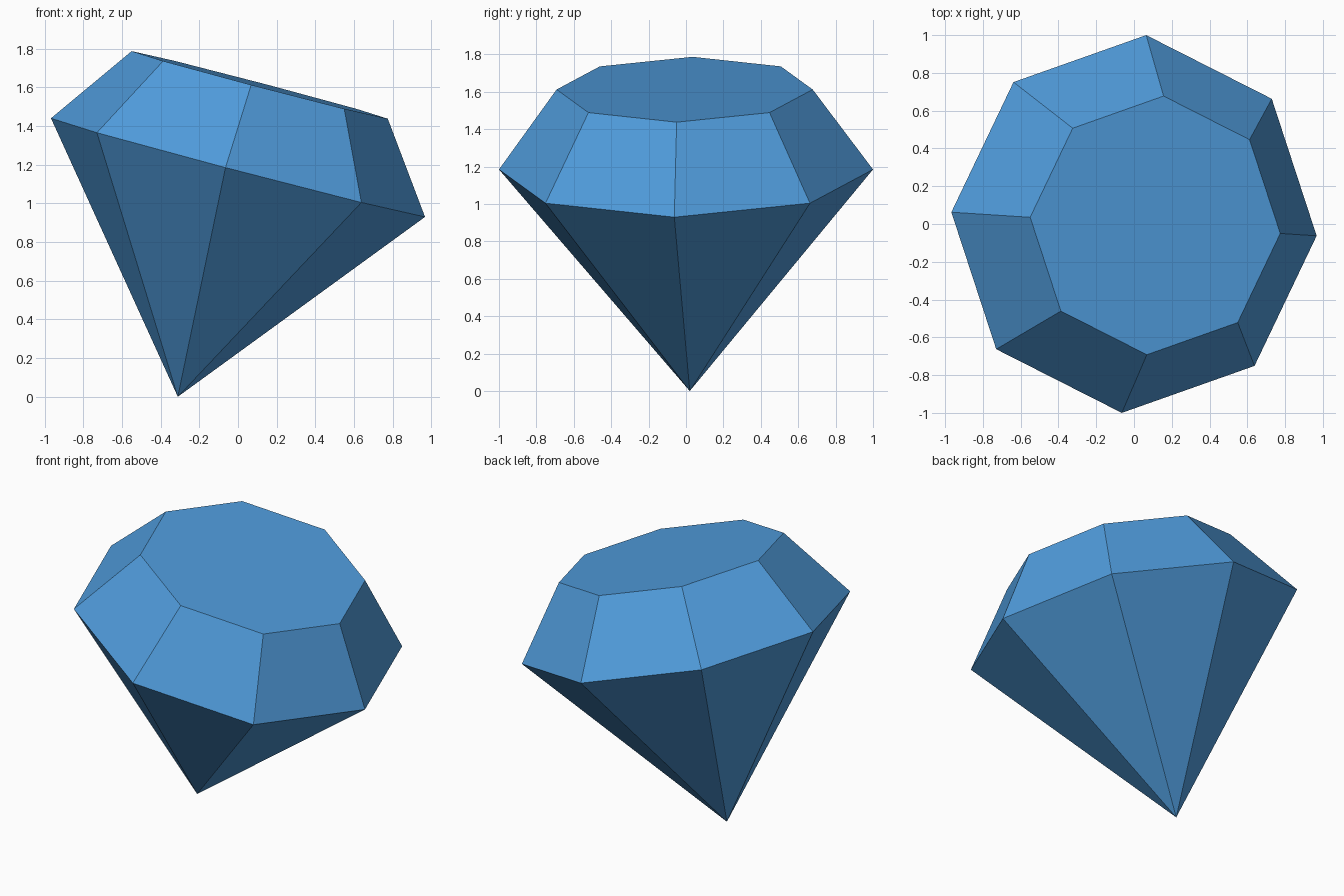
import bpy, bmesh
from math import radians, cos, sin, tau
from mathutils import Matrix

cube = bpy.data.objects.get("Cube")
if cube:
    bpy.data.objects.remove(cube, do_unlink=True)

SIDES = 8
GIRDLE_RADIUS, TABLE_RADIUS = 1.002, 0.686
CROWN_HEIGHT, PAVILION_DEPTH = 0.442, 1.225
TILT, TURN = radians(14.75), radians(-3.7)

# Gem blue
blue = bpy.data.materials.new("gem_blue")
blue.use_nodes = True
color = (0.08, 0.33, 0.71, 1)
blue.diffuse_color = color
blue.node_tree.nodes["Principled BSDF"].inputs["Base Color"].default_value = color

bm = bmesh.new()


def ring(radius, z):
    return [bm.verts.new((radius * cos(tau * i / SIDES), radius * sin(tau * i / SIDES), z))
            for i in range(SIDES)]


# Flat table, crown facets and pointed pavilion
tip = bm.verts.new((0, 0, -PAVILION_DEPTH))
girdle = ring(GIRDLE_RADIUS, 0)
table = ring(TABLE_RADIUS, CROWN_HEIGHT)
bm.faces.new(table)
for i in range(SIDES):
    j = (i + 1) % SIDES
    bm.faces.new((girdle[i], girdle[j], table[j], table[i]))
    bm.faces.new((girdle[j], girdle[i], tip))

# Lean the gem and rest its tip on the ground
bm.transform(Matrix.Rotation(TURN, 4, "Z") @ Matrix.Rotation(TILT, 4, "Y"))
bmesh.ops.translate(bm, verts=bm.verts, vec=(0, 0, -tip.co.z))

mesh = bpy.data.meshes.new("cut_gem")
bm.to_mesh(mesh)
bm.free()
mesh.materials.append(blue)
bpy.context.collection.objects.link(bpy.data.objects.new("cut_gem", mesh))
